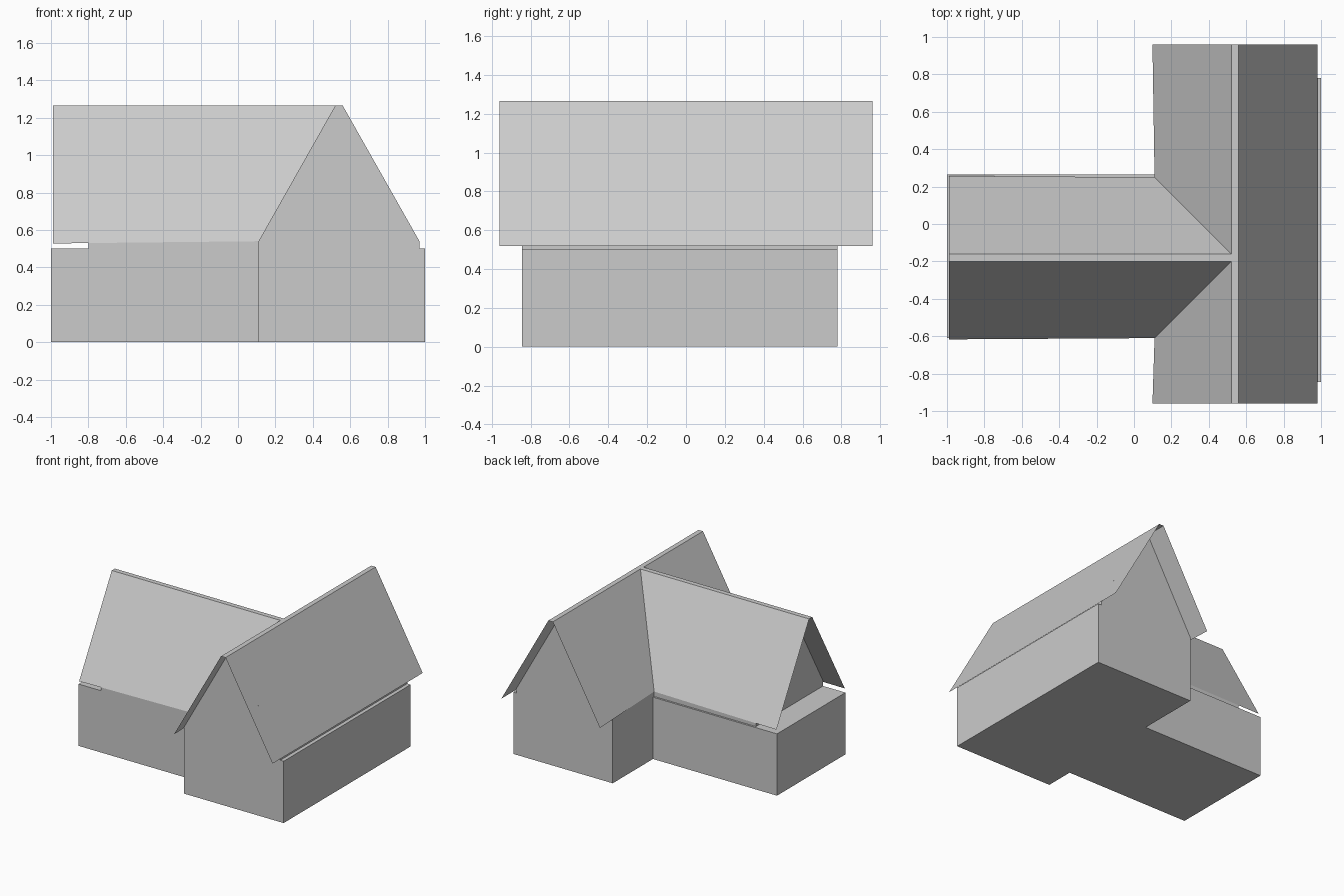
import bpy

if "Cube" in bpy.data.objects:
    bpy.data.objects.remove(bpy.data.objects["Cube"])

RIDGE, EAVE, WALL = 1.265, 0.54, 0.5
RUN = 0.41 / (RIDGE - EAVE)          # horizontal run per unit of roof height
FRONT, BACK = -0.845, 0.78           # main wing gable walls
CY = -0.18                           # centre line of the side wing


def mesh_object(name, faces):
    """Make an object from a list of faces, each a list of points."""
    verts, index, polys = [], {}, []
    for face in faces:
        poly = []
        for p in face:
            key = tuple(round(c, 4) for c in p)
            if key not in index:
                index[key] = len(verts)
                verts.append(key)
            poly.append(index[key])
        polys.append(poly)
    me = bpy.data.meshes.new(name)
    me.from_pydata(verts, [], polys)
    ob = bpy.data.objects.new(name, me)
    bpy.context.collection.objects.link(ob)
    return ob


def facing(face, flip):
    return face[::-1] if flip else face


# Lower walls: T-shaped plan pulled up to wall height
plan = [(-1, -0.61), (0.11, -0.61), (0.11, FRONT), (1, FRONT),
        (1, BACK), (0.11, BACK), (0.11, 0.265), (-1, 0.265)]
low = [(x, y, 0) for x, y in plan]
high = [(x, y, WALL) for x, y in plan]
sides = [[low[i], low[(i + 1) % 8], high[(i + 1) % 8], high[i]] for i in range(8)]
mesh_object("lower_walls", [low[::-1], high] + sides)

# Gable end walls and the narrow strips under the eaves
main_gable = [(0.11, WALL), (0.97, WALL), (0.97, EAVE), (0.56, RIDGE), (0.52, RIDGE), (0.11, EAVE)]
wing_gable = [(-0.43, WALL), (0.43, WALL), (0.43, EAVE), (0.02, RIDGE), (-0.02, RIDGE), (-0.43, EAVE)]
walls = [[(x, FRONT, z) for x, z in main_gable],
         [(x, BACK, z) for x, z in main_gable][::-1],
         [(-0.8, CY + y, z) for y, z in wing_gable][::-1]]


def strip(a, b):
    return [(*a, WALL), (*b, WALL), (*b, EAVE), (*a, EAVE)]


walls += [strip((0.97, FRONT), (0.97, BACK)),
          strip((0.11, BACK), (0.11, CY + 0.43)), strip((0.11, CY - 0.43), (0.11, FRONT)),
          strip((-0.8, CY - 0.43), (0.11, CY - 0.43)), strip((0.11, CY + 0.43), (-0.8, CY + 0.43))]
mesh_object("gable_walls", walls)

# Thin main roof: right slope, flat ridge, and two left slopes cut by valleys
END, TIP = 0.96, 0.52
out = (RIDGE - TIP) * RUN
main = [[(0.56 + out, -END, TIP), (0.56 + out, END, TIP), (0.56, END, RIDGE), (0.56, -END, RIDGE)],
        [(0.52, -END, RIDGE), (0.56, -END, RIDGE), (0.56, END, RIDGE), (0.52, END, RIDGE),
         (0.52, CY + 0.02, RIDGE), (0.52, CY - 0.02, RIDGE)]]
for s in (-1, 1):
    main.append(facing([(0.52 - out, s * END, TIP), (0.11, CY + s * 0.43, EAVE),
                        (0.52, CY + s * 0.02, RIDGE), (0.52, s * END, RIDGE)], s < 0))
mesh_object("main_roof", main)

# Thin side wing roof: two slopes and a flat ridge
tip = 0.528
out = 0.02 + (RIDGE - tip) * RUN
wing = [[(-0.99, CY - 0.02, RIDGE), (0.52, CY - 0.02, RIDGE),
         (0.52, CY + 0.02, RIDGE), (-0.99, CY + 0.02, RIDGE)]]
for s in (-1, 1):
    wing.append(facing([(-0.99, CY + s * out, tip), (0.11, CY + s * 0.43, EAVE),
                        (0.52, CY + s * 0.02, RIDGE), (-0.99, CY + s * 0.02, RIDGE)], s > 0))
mesh_object("wing_roof", wing)
